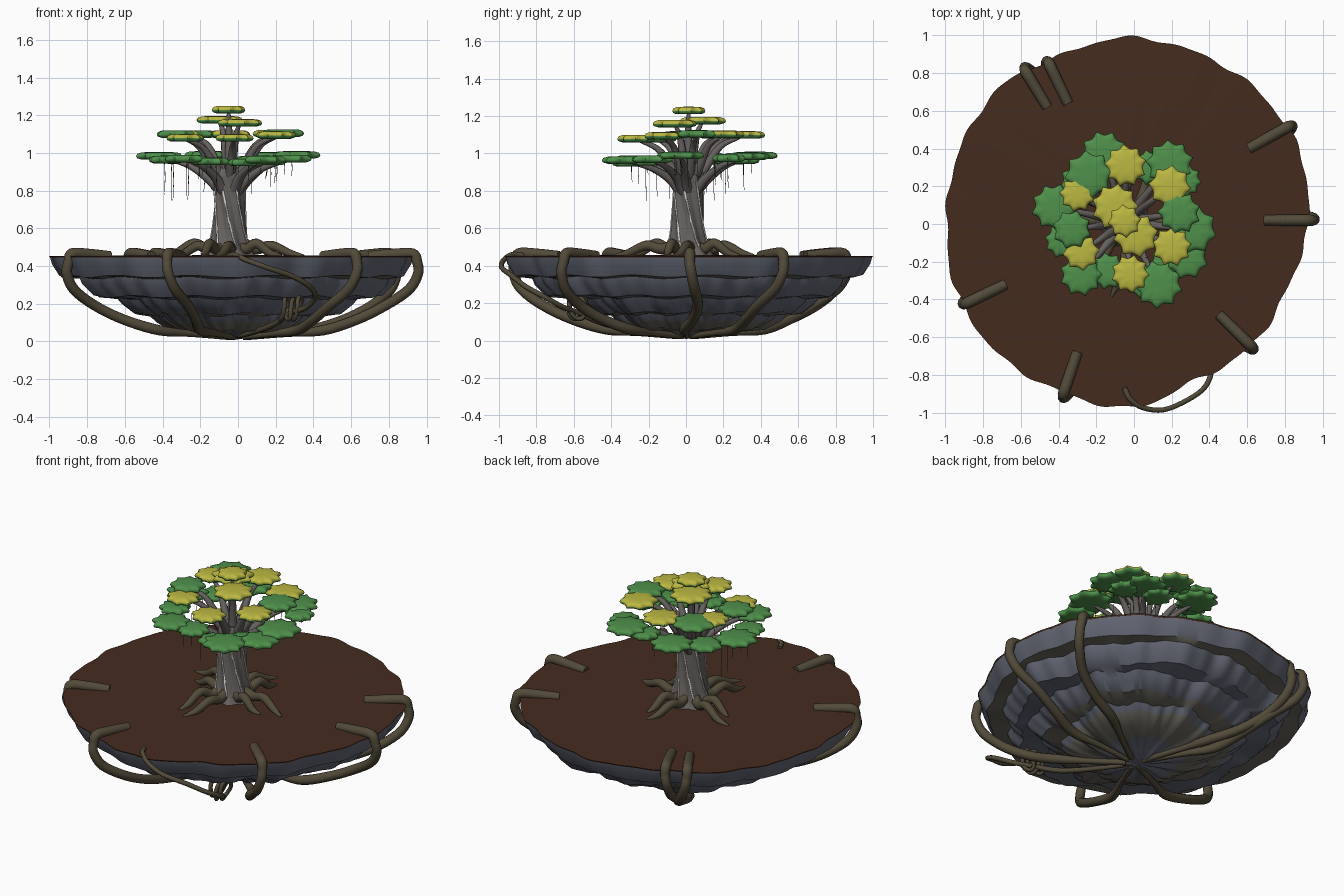
import bpy, bmesh, math, random
from mathutils import Vector

if "Cube" in bpy.data.objects:
    bpy.data.objects.remove(bpy.data.objects["Cube"])

random.seed(4)
TAU = 2 * math.pi
CX, CY = -0.03, 0.02          # island centre
TX, TY = -0.045, 0.01         # tree centre
TWIST = -2.5                  # trunk twist, radians per unit height


def mat(name, c):
    m = bpy.data.materials.new(name)
    m.diffuse_color = (*c, 1)
    m.use_nodes = True
    m.node_tree.nodes["Principled BSDF"].inputs["Base Color"].default_value = m.diffuse_color
    return m


ROCK = mat("slate_rock", (0.125, 0.134, 0.172))
LEDGE = mat("olive_rock", (0.14, 0.132, 0.108))
SOIL = mat("brown_soil", (0.059, 0.0245, 0.0135))
VINE = mat("olive_root", (0.085, 0.07, 0.042))
BARK = mat("grey_bark", (0.135, 0.122, 0.115))
PALE = mat("pale_streak", (0.78, 0.77, 0.75))
GREEN = mat("leaf_green", (0.078, 0.28, 0.07))
YELLOW = mat("leaf_yellow", (0.50, 0.48, 0.055))
STRAND = mat("dark_strand", (0.06, 0.06, 0.055))


def finish(ob, angle=40):
    bpy.ops.object.select_all(action='DESELECT')
    ob.select_set(True)
    bpy.context.view_layer.objects.active = ob
    if ob.type == 'CURVE':
        bpy.ops.object.convert(target='MESH')
        ob = bpy.context.view_layer.objects.active
    bpy.ops.object.shade_smooth_by_angle(angle=math.radians(angle))
    return ob


def loft(name, rings, mats, rule=None, angle=40):
    """Closed skin through rings of points, capped at both ends."""
    bm = bmesh.new()
    loops = [[bm.verts.new(p) for p in r] for r in rings]
    n = len(loops[0])
    for k, (a, b) in enumerate(zip(loops, loops[1:])):
        for i in range(n):
            j = (i + 1) % n
            f = bm.faces.new((a[i], a[j], b[j], b[i]))
            f.material_index = rule(k) if rule else 0
    for loop, k in ((loops[0], -1), (loops[-1], len(rings) - 1)):
        f = bm.faces.new(loop)
        f.material_index = rule(k) if rule else 0
    bmesh.ops.recalc_face_normals(bm, faces=bm.faces)
    me = bpy.data.meshes.new(name)
    bm.to_mesh(me)
    bm.free()
    ob = bpy.data.objects.new(name, me)
    bpy.context.collection.objects.link(ob)
    for m in mats:
        me.materials.append(m)
    return finish(ob, angle)


def smooth_path(pts, steps=5):
    """Catmull-Rom through (x, y, z, radius) points."""
    v = [Vector(p) for p in pts]
    v = [2 * v[0] - v[1]] + v + [2 * v[-1] - v[-2]]
    out = []
    for a, b, c, d in zip(v, v[1:], v[2:], v[3:]):
        for s in range(steps):
            t = s / steps
            out.append(0.5 * (2 * b + (c - a) * t + (2 * a - 5 * b + 4 * c - d) * t ** 2
                              + (3 * b - a - 3 * c + d) * t ** 3))
    return out + [v[-2]]


def tubes(name, paths, m, res=2, steps=5):
    cu = bpy.data.curves.new(name, 'CURVE')
    cu.dimensions = '3D'
    cu.bevel_depth = 1.0
    cu.bevel_resolution = res
    cu.use_fill_caps = True
    for path in paths:
        pts = smooth_path(path, steps)
        s = cu.splines.new('POLY')
        s.points.add(len(pts) - 1)
        for q, p in zip(s.points, pts):
            q.co = (p[0], p[1], p[2], 1)
            q.radius = max(p[3], 0.001)
    cu.materials.append(m)
    ob = bpy.data.objects.new(name, cu)
    bpy.context.collection.objects.link(ob)
    return finish(ob, 60)


# Island: irregular outline carried down through stepped terraces
OUTLINE = [.955, .98, .97, .96, .97, .945, .98, .97, .963, .985, .99, .976, .995, .92, .93, .917]
SHIFT = [0, .02, .045, .03, 0]     # lower terraces sit slightly to the back right


def outline(a):
    u = (a / TAU * 16) % 16
    i = int(u)
    t = u - i
    t = t * t * (3 - 2 * t)
    return OUTLINE[i] * (1 - t) + OUTLINE[(i + 1) % 16] * t


def island_ring(r, z, level, n=240):
    ring = []
    for i in range(n):
        a = TAU * i / n
        w = 0.007 * math.sin(17 * a) + 0.004 * math.sin(29 * a + 1)
        if level:
            w += (0.02 * math.sin(5 * a + 2.1 * level) + 0.014 * math.sin(11 * a + level * 1.3)
                  + 0.007 * math.sin(37 * a + level))
        k = outline(a) * r + w * min(1, r * 2)
        dz = 0.006 * math.sin(13 * a + level) if 0 < z < 0.4 and r > .1 else 0
        ring.append((CX + SHIFT[level] + k * math.cos(a),
                     CY + SHIFT[level] + k * math.sin(a), z + dz))
    return ring


PROFILE = [(.995, .445, 0), (.985, .41, 0), (.945, .345, 0), (.85, .336, 1), (.835, .30, 1),
           (.77, .238, 1), (.655, .228, 2), (.63, .20, 2), (.56, .148, 2), (.465, .138, 3),
           (.43, .105, 3), (.35, .062, 3), (.25, .05, 4), (.12, .03, 4), (.02, .01, 4)]
loft("rock_base", [island_ring(*p) for p in PROFILE], [ROCK, LEDGE],
     lambda k: 1 if k in (2, 8, 10, 11) else 0, 35)
loft("soil_top", [island_ring(.995, .444, 0), island_ring(1, .452, 0),
                  island_ring(.5, .456, 0), island_ring(.05, .458, 0)], [SOIL], None, 50)

# Thick vines gripping the rim and meeting under the island
GRIPS = [(-.46, .62, -.60, .85), (-.35, .64, -.47, .89), (.61, .40, .86, .54), (.69, .02, .985, .02),
         (.45, -.48, .655, -.68), (-.30, -.68, -.39, -.945), (-.68, -.32, -.93, -.44)]
UNDER = [(.985, .42, 0), (.99, .36, .01), (.94, .275, .03), (.81, .19, .06), (.65, .115, .04),
         (.47, .06, -.04), (.28, .042, -.03), (.05, .025, 0)]
vines = []
for i, (ax, ay, bx, by) in enumerate(GRIPS):
    path = [(ax + (bx - ax) * t, ay + (by - ay) * t, z, r)
            for t, z, r in ((0, .452, .028), (.45, .463, .03), (.8, .465, .03))]
    ang, rad = math.atan2(by, bx), math.hypot(bx, by) - .02
    for f, z, sway in UNDER:
        a = ang + sway * (1 if i % 2 else -1)
        path.append((rad * f * math.cos(a), rad * f * math.sin(a), z, .028 if f > .3 else .018))
    vines.append(path)
tubes("rim_vines", vines, VINE, 3)

# Thin loose vine at the front, ending in a small knot
thin = [(-.05, -.87, .455, .014), (-.02, -.93, .46, .014), (.05, -.975, .43, .014),
        (.16, -.985, .39, .014), (.29, -.93, .345, .014), (.38, -.86, .29, .014),
        (.41, -.76, .235, .014), (.36, -.66, .18, .014), (.28, -.58, .15, .014),
        (.18, -.42, .085, .016), (.05, -.15, .04, .014), (-.02, 0, .025, .01)]
knot = [[(x + .018 * math.cos(t) + .008 * math.sin(2 * t), -.58 + .045 * math.sin(t),
          .178 + .062 * math.cos(t + s), .012) for t in [TAU * k / 10 for k in range(11)]]
        for x, s in ((.245, .3), (.28, -.3), (.315, .2))]
tubes("knotted_vine", [thin] + knot, VINE, 2, 4)

# Trunk: fluted, twisted column with a flared foot
TRUNK = [(.135, .45), (.11, .48), (.094, .53), (.083, .6), (.077, .68), (.075, .76), (.077, .83),
         (.085, .885), (.07, .92)]


def trunk_r(z):
    for (r0, z0), (r1, z1) in zip(TRUNK, TRUNK[1:]):
        if z <= z1:
            return r0 + (r1 - r0) * (z - z0) / (z1 - z0)
    return TRUNK[-1][0]


rings = []
for k in range(25):
    z = .45 + .47 * k / 24
    rings.append([(TX + r * math.cos(a), TY + r * math.sin(a), z)
                  for a in [TAU * i / 56 for i in range(56)]
                  for r in [trunk_r(z) * (1 + .09 * math.cos(7 * (a - TWIST * z)))]])
loft("trunk", rings, [BARK], None, 60)
tubes("trunk_streaks", [[(TX + r * math.cos(a), TY + r * math.sin(a), z, .005)
                         for z in [.5 + .05 * k for k in range(7 + s % 2)]
                         for a in [TAU * s / 7 + TWIST * z] for r in [trunk_r(z) * 1.095]]
                        for s in range(7)], PALE, 1, 3)

# Surface roots arching out from the foot
roots = []
for i in range(8):
    a = TAU * i / 8 + .1
    length = (.40, .30, .36)[i % 3]
    path = []
    for t, z, r in ((.18, .505, .034), (.36, .49, .029), (.56, .508 + .012 * (i % 2), .026),
                    (.8, .468, .021), (1, .452, .009)):
        b = a + .35 * (t - .18) * (1 if i % 2 else -1)
        path.append((TX + length * t * math.cos(b), TY + length * t * math.sin(b), z, r))
    roots.append(path)
tubes("surface_roots", roots, VINE)

# Canopy: scalloped leaf pads (x, y, z, radius) in tiers
TOP = [(-.05, .015, 1.23, .085), (-.10, .09, 1.176, .12), (.01, -.06, 1.16, .115),
       (-.045, .31, 1.1, .108), (-.30, .16, 1.1, .092), (.19, .20, 1.103, .108),
       (.20, -.12, 1.095, .102), (-.28, -.15, 1.08, .095), (-.02, -.265, 1.08, .098)]
MID = [(-.24, .26, 1.1, .125), (.24, .06, 1.105, .11), (-.33, -.03, 1.1, .1)]
LOW = [(-.16, .37, .99, .12), (.19, .32, .985, .122), (-.42, .09, .985, .12), (.31, -.03, .99, .125),
       (-.38, -.09, .965, .09), (-.28, -.27, .97, .11), (-.14, -.25, .955, .095),
       (.13, -.32, .965, .125), (.28, -.18, .97, .11), (.27, .23, .975, .085), (.04, -.30, .95, .09),
       (.08, .30, .965, .09), (-.29, .22, .96, .1), (.17, -.2, .955, .08)]


def leaf_pad(name, x, y, z, R, top):
    n, ph = random.choice((8, 9)), random.random() * 3

    def ring(f, dz):
        out = []
        for i in range(n * 6):
            a = TAU * i / (n * 6)
            r = R * f * (1.05 - .2 * f * abs(math.sin(n * a / 2)))
            out.append((x + r * math.cos(a + ph), y + r * math.sin(a + ph), z + dz))
        return out
    prof = [(.3, .02), (.75, .018), (.93, .011), (1, -.002), (.95, -.013), (.75, -.02), (.3, -.02)]
    loft(name, [ring(*p) for p in prof], [top, GREEN], lambda k: 1 if k >= 3 else 0, 50)


for label, pads, m in (("yellow_pad", TOP, YELLOW), ("green_mid_pad", MID, GREEN),
                       ("green_low_pad", LOW, GREEN)):
    for i, p in enumerate(pads):
        leaf_pad(f"{label}_{i + 1}", *p, m)

# Branches: a few main limbs carry the low pads, upright ones the higher tiers
limbs = []
for x, y, z, R in TOP + MID + [LOW[i] for i in (0, 1, 2, 3, 5, 7, 8)]:
    dx, dy = x - TX, y - TY
    d = max(math.hypot(dx, dy), .001)
    ux, uy = dx / d, dy / d
    low = z < 1.03
    s = min(.04, d * .5)
    zs = .79 if low else .86
    limbs.append([(TX + ux * s, TY + uy * s, zs, .032),
                  (TX + dx * .3, TY + dy * .3, zs + (.075 if low else .06), .025),
                  (TX + dx * .58, TY + dy * .58, zs + (z - zs) * .74, .017),
                  (TX + dx * .92, TY + dy * .92, z - .014, .009)])
tubes("branches", limbs, BARK)

# Hanging strands below the low tier
strands = []
for k in range(30):
    a, f = TAU * k / 30, random.uniform(.16, .36)
    sx, sy = TX + f * math.cos(a), TY + f * math.sin(a)
    drop = random.uniform(.05, .22)
    strands.append([(sx, sy, .96, .002), (sx + .004, sy, .96 - drop * .5, .0016),
                    (sx, sy + .003, .96 - drop, .0012)])
tubes("hanging_strands", strands, STRAND, 0, 2)
